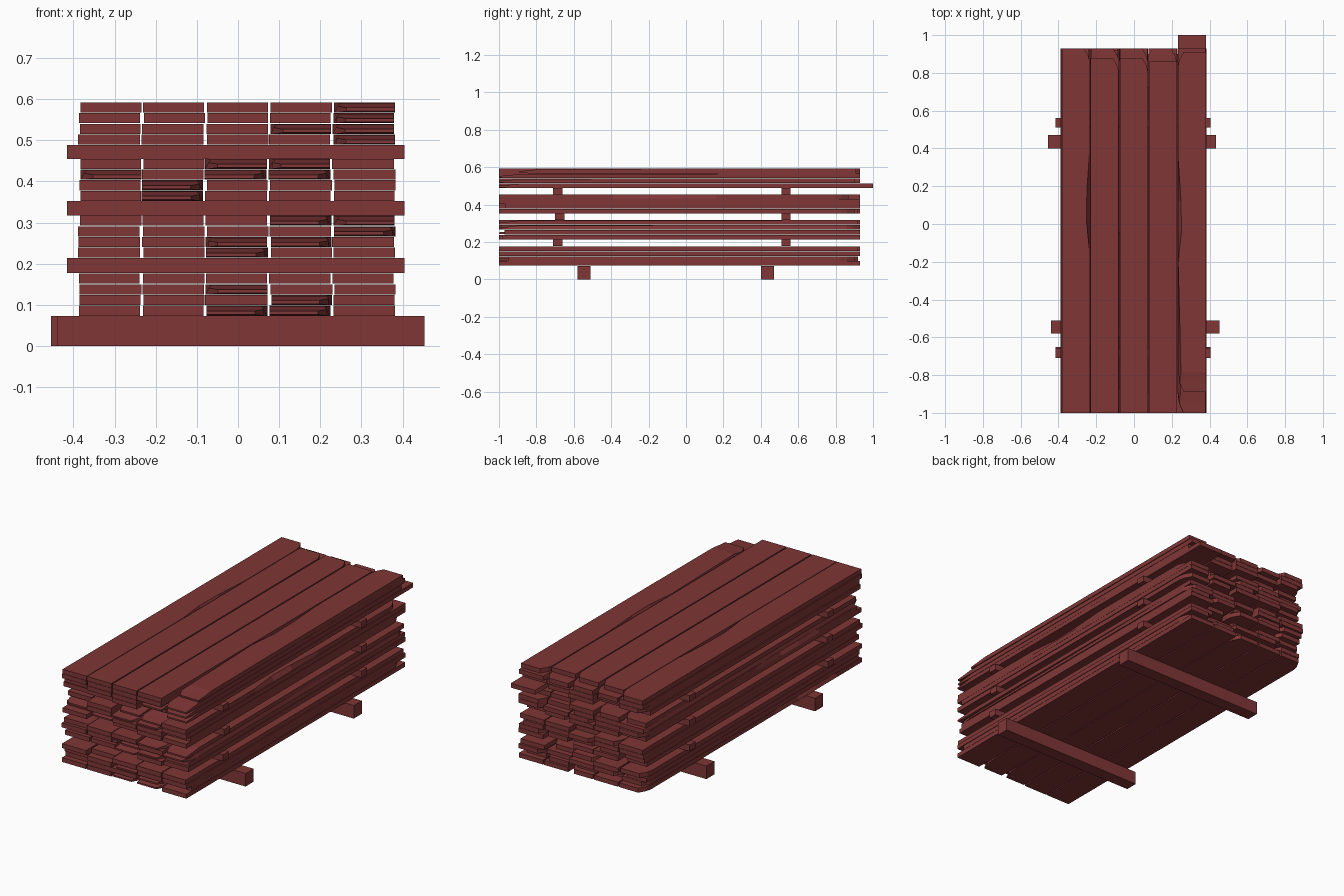
import bpy, bmesh, random

if "Cube" in bpy.data.objects:
    bpy.data.objects.remove(bpy.data.objects["Cube"])

random.seed(7)
wood = bpy.data.materials.new("red brown wood")
wood.diffuse_color = (0.215, 0.037, 0.037, 1)
wood.use_nodes = True
wood.node_tree.nodes["Principled BSDF"].inputs["Base Color"].default_value = wood.diffuse_color


def loft(name, stations):
    """Join rectangular sections: (y, bottom left, bottom right, top right, top left, z low, z high)."""
    bm = bmesh.new()
    rings = []
    for y, bl, br, tr, tl, z0, z1 in stations:
        rings.append([bm.verts.new(p) for p in
                      ((bl, y, z0), (br, y, z0), (tr, y, z1), (tl, y, z1))])
    for a, b in zip(rings, rings[1:]):
        for i in range(4):
            j = (i + 1) % 4
            bm.faces.new((a[i], a[j], b[j], b[i]))
    bm.faces.new(rings[0][::-1])
    bm.faces.new(rings[-1])
    bmesh.ops.recalc_face_normals(bm, faces=bm.faces)
    mesh = bpy.data.meshes.new(name)
    bm.to_mesh(mesh)
    bm.free()
    mesh.materials.append(wood)
    bpy.context.collection.objects.link(bpy.data.objects.new(name, mesh))


def beam(name, x0, x1, y0, y1, z0, z1):
    loft(name, [(y, x0, x1, x1, x0, z0, z1) for y in (y0, y1)])


def plank(name, x0, x1, y0, y1, z0, z1, split, side, wane, corner):
    """Board with optional split front end, worn long edge and clipped back corner."""
    def section(y, left=0, right=0, low=0, high=0, worn=0):
        wl, wr = (worn, 0) if side < 0 else (0, worn)
        return (y, x0 + left, x1 - right, x1 - right - wr, x0 + left + wl,
                z0 + low, z1 - high)

    def cut(amount):
        return {"left": amount} if side < 0 else {"right": amount}

    s = []
    if split:
        s += [section(y0, high=0.013, low=0.003, **cut(0.03)),
              section(y0 + 0.05, high=0.009, **cut(0.008)),
              section(y0 + 0.11, high=0.002, worn=0.015)]
    else:
        s += [section(y0)]
    if wane:
        m = random.uniform(-0.55, 0.1)
        s += [section(m - 0.25), section(m - 0.08, worn=0.018),
              section(m + 0.08, worn=0.015), section(m + 0.3)]
    if corner:
        s += [section(y1 - 0.07), section(y1 - 0.04, **cut(0.007)),
              section(y1, **cut(0.03))]
    else:
        s += [section(y1)]
    loft(name, s)


# Ground beams
beam("ground_beam_front", -0.44, 0.453, -0.58, -0.51, 0, 0.073)
beam("ground_beam_back", -0.455, 0.435, 0.40, 0.47, 0, 0.073)

# Spacer sticks between the bundles
for z0, z1, y in ((0.178, 0.214, -0.71), (0.317, 0.352, -0.70), (0.455, 0.489, -0.71)):
    beam("spacer_front", -0.415, 0.405, y, y + 0.05, z0, z1)
    beam("spacer_back", -0.415, 0.405, 0.51, 0.56, z0, z1)

# Boards: four bundles of four layers, five boards wide
centres = (-0.311, -0.157, -0.003, 0.152, 0.306)
bundle_base = (0.0735, 0.2145, 0.3525, 0.4895)
split_columns = ((2, 3), (3,), (2,), (), (2,), (2, 3), (4,), (3, 4),
                 (1,), (1,), (0, 2, 3), (2, 3), (4,), (3, 4), (4,), (3, 4))
for layer in range(16):
    z0 = bundle_base[layer // 4] + 0.026 * (layer % 4)
    for col, cx in enumerate(centres):
        jx = random.uniform(-0.003, 0.003)
        half = random.uniform(0.0735, 0.0755)
        split = col in split_columns[layer]
        y0 = -1 if random.random() < 0.6 else random.uniform(-0.99, -0.95)
        y1 = random.choice((0.93, 0.93, 0.92, 0.90, 0.87))
        wane = random.random() < 0.3
        corner = random.random() < 0.45
        side = random.choice((-1, 1))
        if layer == 15:  # top boards
            y0 = -0.89 if col == 4 else -1
            y1 = (0.93, 0.88, 0.88, 0.86, 0.91)[col]
            corner, wane, side = col != 3, col in (0, 4), (1, 1, 1, 1, -1)[col]
            split = col == 4
        elif layer == 14:
            y0, y1 = -1, 0.93
        elif layer == 12 and col == 4:  # board pushed out at the back
            y1, corner = 1.0, False
        elif layer == 0:
            y0, y1 = -1, 0.93
            corner = col in (0, 2)
            side = -1 if col == 0 else 1
        plank("board_%d_%d" % (layer + 1, col + 1), cx + jx - half, cx + jx + half,
              y0, y1, z0, z0 + 0.0245, split, side, wane, corner)
